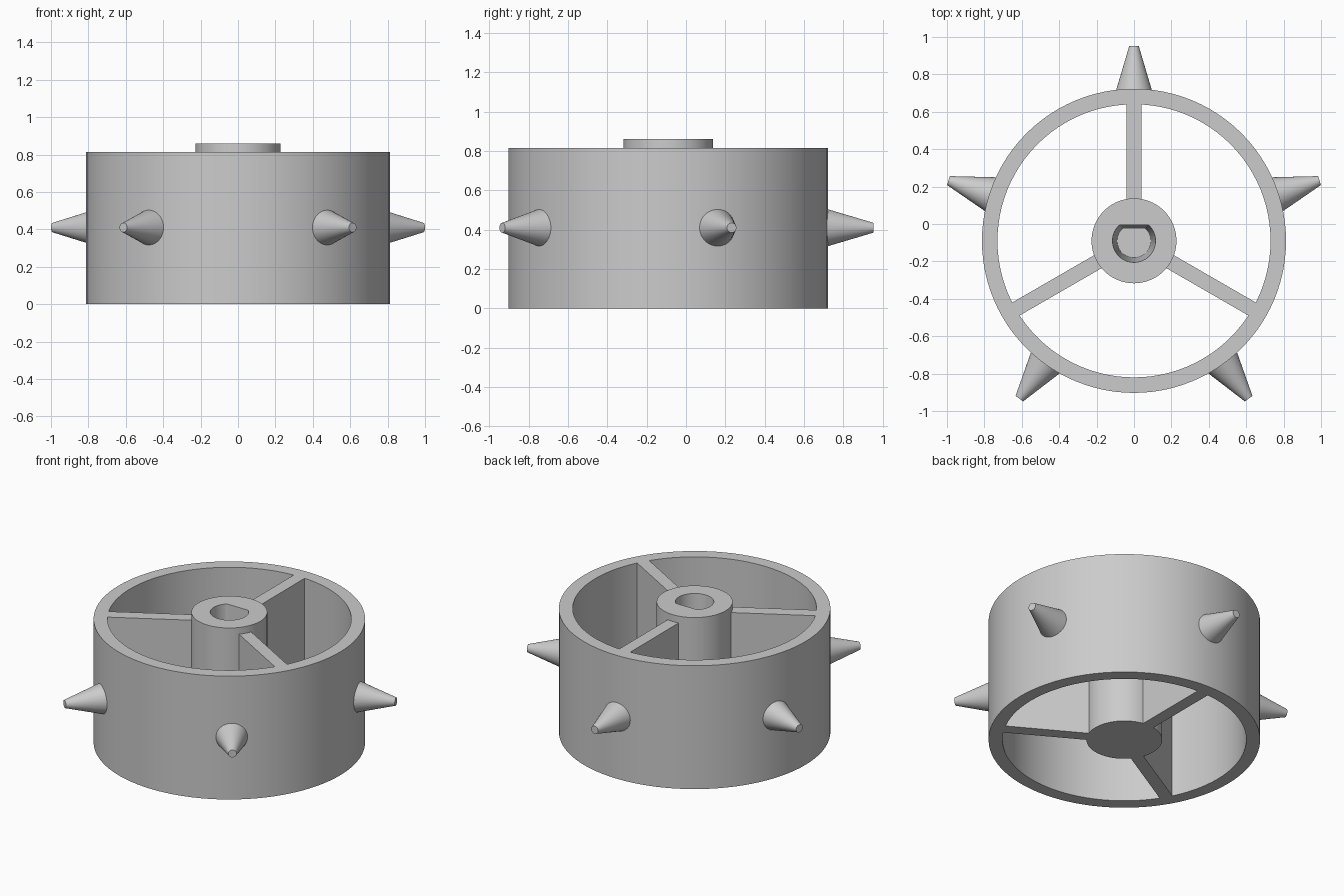
import bpy
import bmesh
from math import cos, sin, pi, sqrt, radians
from mathutils import Matrix, Vector

if "Cube" in bpy.data.objects:
    bpy.data.objects.remove(bpy.data.objects["Cube"], do_unlink=True)

CENTER = Vector((0, -0.09, 0))
HEIGHT, OUTER, INNER, HUB = 0.815, 0.813, 0.73, 0.227
SIDES = 96

grey = bpy.data.materials.new("plain grey")
grey.use_nodes = True
grey.diffuse_color = (0.6, 0.6, 0.6, 1)
grey.node_tree.nodes["Principled BSDF"].inputs["Base Color"].default_value = (0.6, 0.6, 0.6, 1)


def circle(radius, z, sides=SIDES, flat=None):
    """Horizontal loop of points, optionally cut flat on its +y side."""
    limit = radius if flat is None else flat
    angles = [2 * pi * i / sides for i in range(sides)]
    return [Vector((radius * cos(a), min(radius * sin(a), limit), z)) for a in angles]


def loft(name, loops, matrix=Matrix(), closed=False):
    """Skin successive loops; cap both ends, or join the last to the first."""
    bm = bmesh.new()
    rings = [[bm.verts.new(matrix @ p) for p in loop] for loop in loops]
    pairs = list(zip(rings, rings[1:]))
    if closed:
        pairs.append((rings[-1], rings[0]))
    else:
        bm.faces.new(rings[0])
        bm.faces.new(rings[-1])
    for low, high in pairs:
        for i in range(len(low)):
            j = (i + 1) % len(low)
            bm.faces.new((low[i], low[j], high[j], high[i]))
    bmesh.ops.recalc_face_normals(bm, faces=bm.faces)
    mesh = bpy.data.meshes.new(name)
    bm.to_mesh(mesh)
    bm.free()
    mesh.materials.append(grey)
    obj = bpy.data.objects.new(name, mesh)
    obj.location = CENTER
    bpy.context.collection.objects.link(obj)
    bpy.ops.object.select_all(action="DESELECT")
    obj.select_set(True)
    bpy.context.view_layer.objects.active = obj
    bpy.ops.object.shade_smooth_by_angle(angle=radians(30))
    return obj


# Rim
loft("rim", [circle(OUTER, 0), circle(OUTER, HEIGHT),
             circle(INNER, HEIGHT), circle(INNER, 0)], closed=True)

# Hub with a tapered, blind D-shaped shaft hole
loft("hub", [circle(HUB, 0), circle(HUB, 0.86),
             circle(0.115, 0.86, flat=0.085), circle(0.09, 0.25, flat=0.065)])

# Spokes, with ends curved to meet the hub and the rim
HALF = 0.04
steps = [HALF * t / 2 for t in range(-2, 3)]
outline = [(sqrt((HUB - 0.002) ** 2 - t * t), t) for t in reversed(steps)]
outline += [(sqrt((INNER + 0.002) ** 2 - t * t), t) for t in steps]
for i, side in enumerate(("back", "right", "left")):
    turn = Matrix.Rotation(pi / 2 + i * 2 * pi / 3, 4, "Z")
    loft(f"spoke_{side}", [[Vector((x, y, z)) for x, y in outline] for z in (0, HEIGHT)], turn)

# Blunt spikes around the rim
for i in range(5):
    place = (Matrix.Translation((0, 0, 0.41))
             @ Matrix.Rotation(pi / 2 + i * 2 * pi / 5, 4, "Z")
             @ Matrix.Rotation(pi / 2, 4, "Y"))
    loft(f"spike_{i + 1}", [circle(0.109, 0.76, 48), circle(0.025, 1.043, 48)], place)
